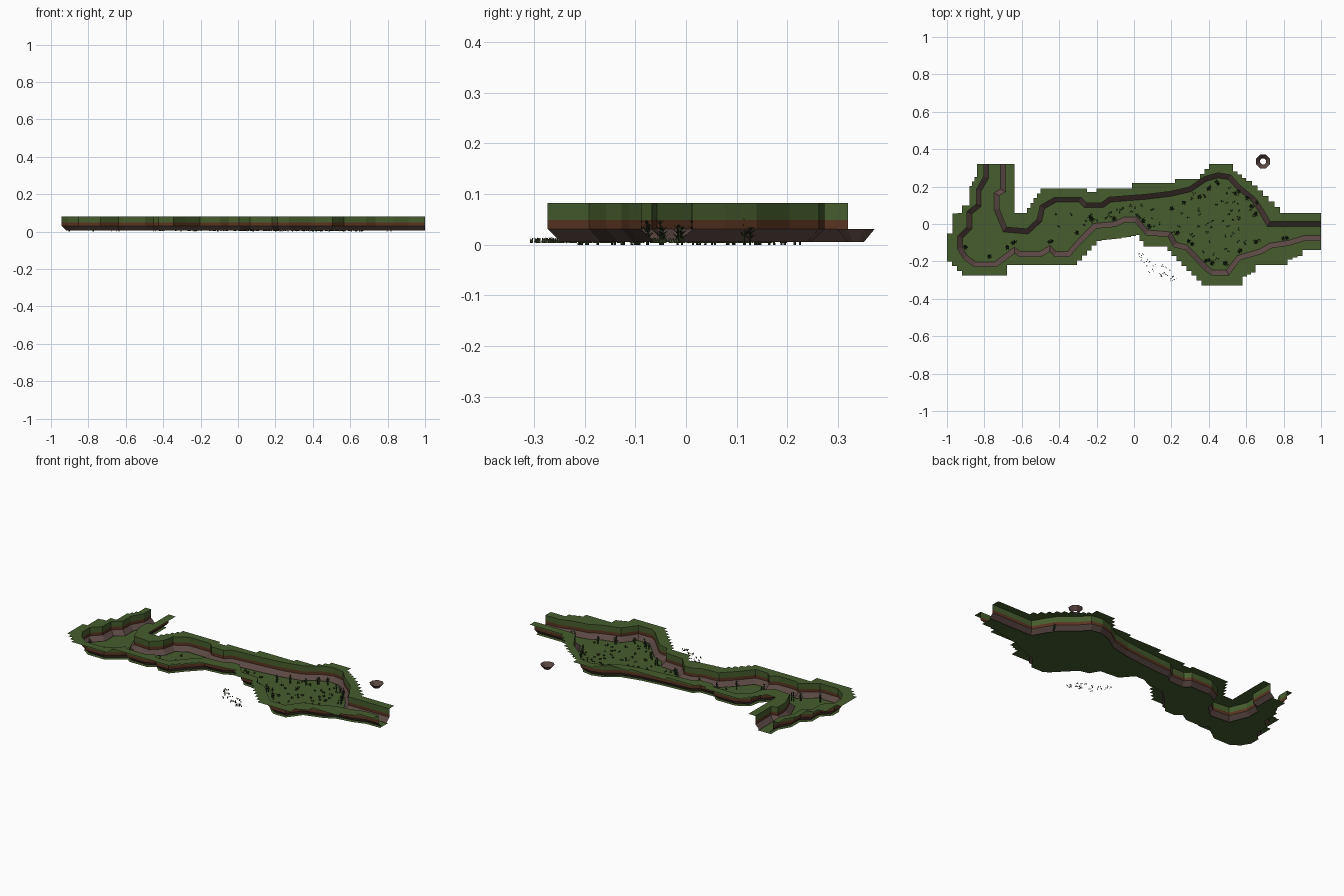
import bpy, bmesh, math, random
from mathutils import Vector, Matrix

cube = bpy.data.objects.get("Cube")
if cube:
    bpy.data.objects.remove(cube, do_unlink=True)
random.seed(4)


def material(name, colour):
    mat = bpy.data.materials.new(name)
    mat.use_nodes = True
    rgba = (*colour, 1)
    mat.diffuse_color = rgba
    mat.node_tree.nodes["Principled BSDF"].inputs["Base Color"].default_value = rgba
    return mat


GRASS = material("grass green", (.062, .11, .027))
EARTH = material("red brown earth", (.1, .035, .015))
ROCK = material("grey brown rock", (.105, .065, .055))
LEAF = material("dark foliage", (.022, .038, .014))
TUFT = material("olive tuft", (.045, .065, .022))


def finish(name, bm, *mats):
    mesh = bpy.data.meshes.new(name)
    bm.to_mesh(mesh)
    bm.free()
    for mat in mats:
        mesh.materials.append(mat)
    obj = bpy.data.objects.new(name, mesh)
    bpy.context.collection.objects.link(obj)
    return obj


def points(*pairs):
    return [Vector(p) / 100 for p in pairs]


def offset(line, dist):
    """Shift a polyline to its left with mitred corners."""
    out = []
    for i, p in enumerate(line):
        normals = []
        for a, b in ((i - 1, i), (i, i + 1)):
            if a >= 0 and b < len(line):
                d = (line[b] - line[a]).normalized()
                normals.append(Vector((-d.y, d.x)))
        mid = sum(normals, Vector((0, 0))).normalized()
        out.append(p + mid * dist / max(mid.dot(normals[0]), .6))
    return out


def stairs(line, step=.027):
    """Turn diagonal runs into square steps."""
    out = [line[0]]
    for a, b in zip(line, line[1:]):
        d = b - a
        n = 1 if min(abs(d.x), abs(d.y)) < .001 else max(1, round(max(abs(d.x), abs(d.y)) / step))
        for k in range(n):
            p = a + d * (k + 1) / n
            if abs(p.x - out[-1].x) > .001 and abs(p.y - out[-1].y) > .001:
                out.append(Vector((p.x, out[-1].y)))
            out.append(p)
    return out


def flat_sheet(name, outline, z):
    bm = bmesh.new()
    face = bm.faces.new([bm.verts.new((p.x, p.y, z)) for p in outline])
    face.normal_update()
    if face.normal.z < 0:
        face.normal_flip()
    bmesh.ops.triangulate(bm, faces=[face], ngon_method='EAR_CLIP')
    return finish(name, bm, GRASS)


# Centre lines of the two sloping banks, west to east, in hundredths
south = points(
    (-79, 32), (-79, 25), (-83, 18), (-83, 10), (-88, 6), (-88, -2), (-93, -7), (-93, -13),
    (-90, -18), (-85, -21.5), (-74, -21.5), (-68, -17), (-64, -14), (-61, -16), (-50, -16),
    (-45, -13), (-42, -16), (-35, -16), (-29, -9), (-21, -1), (-10, 0), (-5, 2.5), (1, 2.5),
    (7, -4.5), (19, -5.5), (22, -11), (28, -12.5), (39, -24), (42, -26), (50, -26),
    (56, -18), (68, -14.5), (73, -11.5), (83, -10), (91, -7.5), (100, -7.5))
north = points(
    (-70, 32), (-70, 18), (-73.5, 16), (-73.5, 8), (-69, -3), (-57, -4), (-50.5, 2),
    (-49, 9), (-42, 13), (-29, 13), (-26, 10), (-17, 10), (-13, 13), (6, 14.5), (19, 16),
    (30, 18.5), (38, 24), (45, 26), (51, 25), (56, 19.5), (64, 13), (68, 7), (72, 0), (100, 0))

# Key corners of the stepped outer rims
south_rim = points(
    (-84, 32), (-84, 25), (-88, 18), (-88, 10), (-92, 9), (-92, 6), (-97, 5), (-97, -5),
    (-100, -5), (-100, -20), (-92, -27.5), (-68, -27.5), (-68, -22), (-33, -22), (-20, -9),
    (-4, -7), (1, -6), (5, -12), (16, -12), (20, -17), (36, -33), (58, -33), (58, -28),
    (65, -25), (65, -22), (82, -22), (82, -19), (90, -16), (90, -14), (100, -14))
north_rim = points(
    (-64, 32), (-64, 6), (-59, 6), (-50, 19), (-25, 19), (-25, 17), (-20, 17), (-20, 19),
    (-1, 19), (-1, 22), (22, 22), (22, 24), (33, 24), (40, 32), (53, 32), (53, 28),
    (60, 23), (66, 18), (72, 12), (78, 6), (100, 6))

# Canyon walls: sloped rock, then an earth band and a grass band
HALF = .013
PROFILE = ((HALF, .005), (-HALF, .031), (-HALF, .049), (-HALF, .082))


def canyon_wall(name, line, side):
    bm = bmesh.new()
    rows = [[bm.verts.new((p.x, p.y, z)) for p in offset(line, side * d)] for d, z in PROFILE]
    for band, (low, high) in enumerate(zip(rows, rows[1:])):
        for i in range(len(line) - 1):
            quad = [low[i], low[i + 1], high[i + 1], high[i]]
            face = bm.faces.new(quad[::-1] if side > 0 else quad)
            face.material_index = band
    finish(name, bm, ROCK, EARTH, GRASS)


for label, line, rim, side in (("south", south, south_rim, 1), ("north", north, north_rim, -1)):
    canyon_wall(label + "_wall", line, side)
    flat_sheet(label + "_ledge", offset(line, -side * HALF) + stairs(rim)[::-1], .082)

# Canyon floor
flat_sheet("canyon_floor", south + north[::-1], 0)

# Separate funnel of rock behind the east end
bm = bmesh.new()
bmesh.ops.create_cone(bm, cap_ends=False, segments=8, radius1=.017, radius2=.04, depth=.026,
                      matrix=Matrix.Translation((.69, .335, .018)) @ Matrix.Rotation(math.pi / 8, 4, 'Z'))
bmesh.ops.reverse_faces(bm, faces=bm.faces)
finish("rock_funnel", bm, ROCK)


def level(line, x):
    """Height in plan of a bank at x, east of the bend."""
    for a, b in reversed(list(zip(line, line[1:]))):
        if a.x <= x <= b.x:
            return a.y + (b.y - a.y) * (x - a.x) / (b.x - a.x)
    return 0


def blade(bm, root, tip, width):
    across = (tip - root).cross(Vector((.3, .2, 1))).normalized() * width / 2
    bm.faces.new([bm.verts.new(v) for v in (root - across, root + across, tip)])


# Grass tufts: little groups of upright blades
def add_tuft(bm, x, y):
    for k in range(3):
        root = Vector((x + random.uniform(-.008, .008), y + random.uniform(-.006, .006), .004))
        turn = random.uniform(0, math.pi)
        for t in (turn, turn + math.pi / 2):
            blade(bm, root, root + Vector((math.cos(t), math.sin(t), 2.5)) * .004, .006)


bm = bmesh.new()
for k in range(85):
    x = random.uniform(-.45, .68) if k % 3 else random.uniform(.3, .6)
    low, high = level(south, x) + .03, level(north, x) - .03
    add_tuft(bm, x, random.uniform(low, high))
finish("floor_tufts", bm, TUFT)

bm = bmesh.new()
for k in range(24):
    x, y = random.uniform(0, .22), random.uniform(-.24, -.14)
    add_tuft(bm, x + (-.14 - y) * .5, y - x * .5)
finish("outlying_tufts", bm, TUFT)


# Shrubby trees: thin trunk with tiers of pointed fronds
def add_tree(bm, x, y, height):
    bmesh.ops.create_cone(bm, segments=5, radius1=.0025, radius2=.001, depth=height,
                          matrix=Matrix.Translation((x, y, height / 2)))
    for tier in (.35, .6, .85):
        turn = random.uniform(0, math.tau)
        for k in range(5):
            a = turn + k * math.tau / 5
            root = Vector((x, y, height * tier))
            reach = Vector((math.cos(a), math.sin(a), .7)) * .013 * (1.3 - tier * .6)
            blade(bm, root, root + reach, .006)


groves = points(
    (66, 12), (62, 9), (65, 5), (60, 14), (55, 17), (45, 22), (41, 19), (34, 15), (26, 12),
    (20, 8), (43, -21), (48, -21), (39, -19), (30, -10), (23, -5), (9, -1), (6, 2), (57, -14),
    (66, -10), (81, -7), (-31, -5), (-45, -10), (-65, -10), (-69, -13), (-90, -13),
    (-78, -18), (-23, 3), (-10, 3))
bm = bmesh.new()
for spot in groves:
    for k in range(2):
        add_tree(bm, spot.x + random.uniform(-.014, .014), spot.y + random.uniform(-.008, .008),
                 random.uniform(.03, .056))
finish("trees", bm, LEAF)
